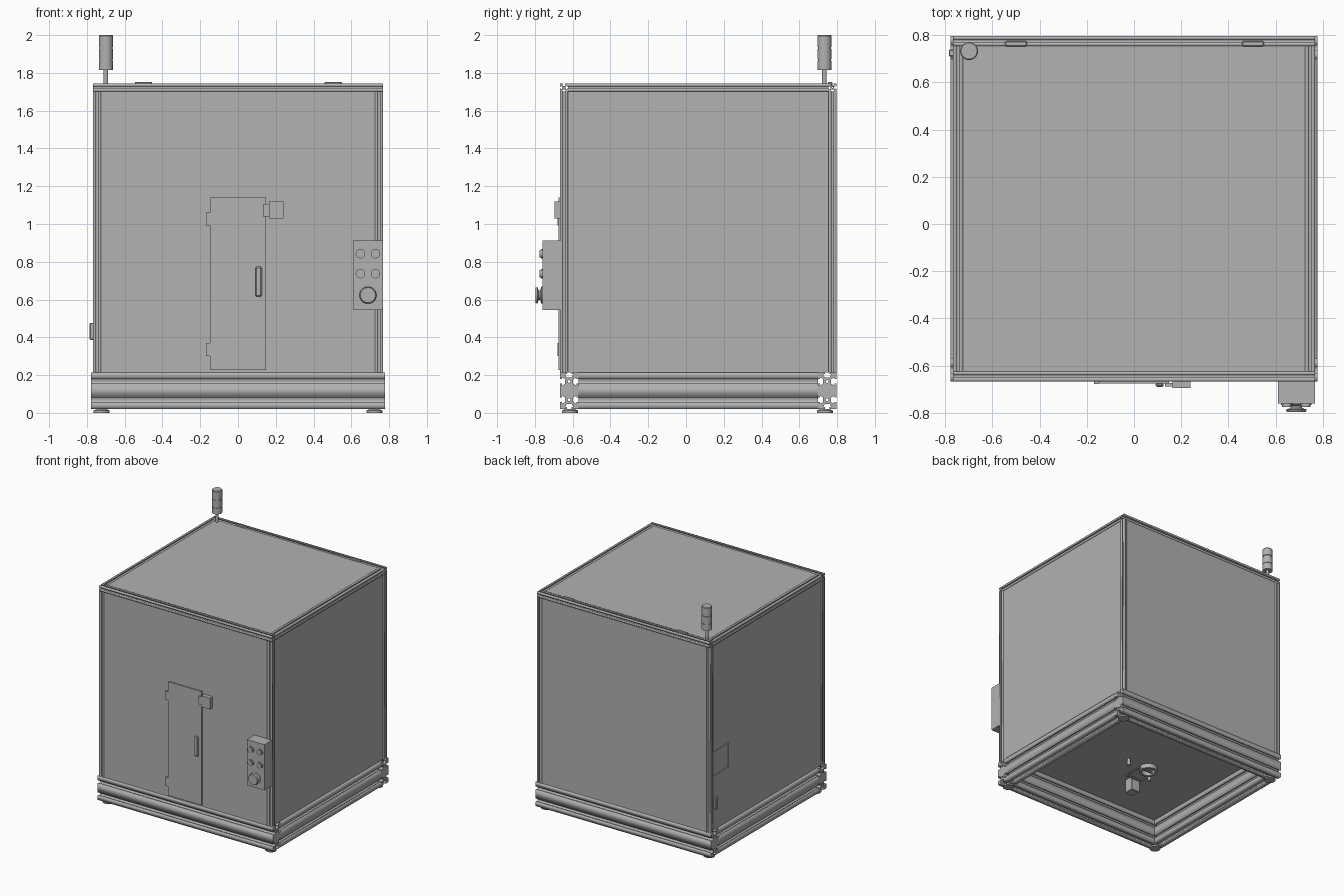
import bpy, bmesh, math
from mathutils import Matrix, Vector

cube = bpy.data.objects.get("Cube")
if cube:
    bpy.data.objects.remove(cube, do_unlink=True)

# Single grey material
GREY = (0.445, 0.445, 0.445, 1)
grey = bpy.data.materials.new("plain grey")
grey.use_nodes = True
grey.diffuse_color = GREY
grey.node_tree.nodes["Principled BSDF"].inputs["Base Color"].default_value = GREY
round_parts = []


def add(name, mesh):
    mesh.materials.clear()
    mesh.materials.append(grey)
    ob = bpy.data.objects.new(name, mesh)
    bpy.context.collection.objects.link(ob)
    return ob


def box(name, x, y, z, bevel=0):
    """Box from (min, max) pairs."""
    bm = bmesh.new()
    bmesh.ops.create_cube(bm, size=1)
    lo, hi = (Vector(v) for v in zip(x, y, z))
    for v in bm.verts:
        v.co = (lo + hi) / 2 + v.co * (hi - lo)
    if bevel:
        bmesh.ops.bevel(bm, geom=bm.edges[:], offset=bevel, segments=1, affect='EDGES')
    mesh = bpy.data.meshes.new(name)
    bm.to_mesh(mesh)
    bm.free()
    return add(name, mesh)


def lathe(name, origin, profile, turn=Matrix()):
    """Spin (radius, height) points round the local z axis."""
    bm = bmesh.new()
    verts = [bm.verts.new((r, 0, h)) for r, h in profile]
    edges = [bm.edges.new(pair) for pair in zip(verts, verts[1:])]
    bmesh.ops.spin(bm, geom=verts + edges, cent=(0, 0, 0), axis=(0, 0, 1),
                   angle=2 * math.pi, steps=32)
    bmesh.ops.remove_doubles(bm, verts=bm.verts, dist=1e-5)
    bmesh.ops.recalc_face_normals(bm, faces=bm.faces)
    bm.transform(Matrix.Translation(origin) @ turn)
    mesh = bpy.data.meshes.new(name)
    bm.to_mesh(mesh)
    bm.free()
    round_parts.append(add(name, mesh))


def slot_outline(m, rows):
    """Outline of a slotted extrusion, one module wide and some rows high."""
    slot = [(-.125, 0), (-.125, .1), (-.22, .1), (-.13, .28),
            (.13, .28), (.22, .1), (.125, .1), (.125, 0)]
    w, h = m / 2, m * rows / 2
    sides = [((-w, -h), (1, 0), 1), ((w, -h), (0, 1), rows),
             ((w, h), (-1, 0), 1), ((-w, h), (0, -1), rows)]
    pts = []
    for (cx, cy), (dx, dy), count in sides:
        pts.append((cx, cy))
        for i in range(count):
            for s, d in slot:
                a, b = (i + .5 + s) * m, d * m
                pts.append((cx + dx * a - dy * b, cy + dy * a + dx * b))
    return pts


AXES = {'x': Matrix(((0, 0, 1), (1, 0, 0), (0, 1, 0))).to_4x4(),
        'y': Matrix(((-1, 0, 0), (0, 0, 1), (0, 1, 0))).to_4x4(),
        'z': Matrix()}


def rail(name, axis, centre, length, m, rows=1):
    """Slotted extrusion with a centre bore in every module."""
    cu = bpy.data.curves.new(name, 'CURVE')
    cu.dimensions, cu.fill_mode, cu.extrude = '2D', 'BOTH', length / 2
    loops = [slot_outline(m, rows)]
    for i in range(rows):
        cy = (i - (rows - 1) / 2) * m
        loops.append([(.08 * m * math.cos(k * math.pi / 6),
                       cy + .08 * m * math.sin(k * math.pi / 6)) for k in range(12)])
    for loop in loops:
        sp = cu.splines.new('POLY')
        sp.points.add(len(loop) - 1)
        for p, (a, b) in zip(sp.points, loop):
            p.co = (a, b, 0, 1)
        sp.use_cyclic_u = True
    tmp = bpy.data.objects.new(name + "_curve", cu)
    bpy.context.collection.objects.link(tmp)
    deps = bpy.context.evaluated_depsgraph_get()
    mesh = bpy.data.meshes.new_from_object(tmp.evaluated_get(deps))
    bpy.data.objects.remove(tmp, do_unlink=True)
    mesh.transform(Matrix.Translation(centre) @ AXES[axis])
    mesh.name = name
    add(name, mesh)


# Main dimensions
HX, FRONT, BACK, TOP = .767, -.667, .796, 1.743
BASE_X, BASE_Z, M, S = .778, .021, .097, .042
DECK = BASE_Z + 2 * M
MID = (FRONT + BACK) / 2
DEPTH = BACK - FRONT

# Base frame, corner posts and roof frame
for y, side in ((FRONT, 1), (BACK, -1)):
    end = "front" if side > 0 else "back"
    rail(end + "_base_rail", 'x', (0, y + side * M / 2, BASE_Z + M), 2 * BASE_X, M, 2)
    rail(end + "_top_rail", 'x', (0, y + side * S / 2, TOP - S / 2), 2 * HX, S)
for sx, end in ((1, "left"), (-1, "right")):
    rail(end + "_base_rail", 'y', (sx * (BASE_X - M / 2), MID, BASE_Z + M), DEPTH - 2 * M, M, 2)
    rail(end + "_top_rail", 'y', (sx * (HX - S / 2), MID, TOP - S / 2), DEPTH - 2 * S, S)
    for y in (FRONT + S / 2, BACK - S / 2):
        rail(end + "_post", 'z', (sx * (HX - S / 2), y, (DECK + TOP - S) / 2), TOP - S - DECK, S)
    # Levelling feet
    for y in (FRONT + .053, BACK - .061):
        lathe("foot", (sx * .722, y, 0),
              [(0, 0), (.042, 0), (.042, .012), (.025, .021), (0, .021)])

# Wall, roof and floor panels
IX, IZ = HX - S, (DECK, TOP - S)
IY = (FRONT + S, BACK - S)
box("front_panel", (-IX, IX), (FRONT + .003, FRONT + .02), IZ)
box("back_panel", (-IX, IX), (BACK - .02, BACK - .006), IZ)
box("left_panel", (HX - .022, HX - .008), IY, IZ)
box("right_panel", (-HX + .008, -HX + .022), IY, IZ)
box("roof_panel", (-IX, IX), IY, (TOP - .018, TOP - .004))
box("floor_panel", (-IX, IX), IY, (DECK, DECK + .012))

# Front door with hinges, handle and safety switch
box("front_door", (-.148, .148), (FRONT - .008, FRONT + .004), (.228, 1.14))
for z in (.302, .992):
    box("door_hinge", (-.169, -.148), (FRONT - .012, FRONT + .004), (z, z + .069))
box("door_handle", (.092, .126), (-.69, FRONT - .006), (.615, .774), .006)
box("switch_key", (.132, .163), (-.688, FRONT - .006), (1.04, 1.105))
box("switch_body", (.163, .24), (-.696, FRONT + .004), (1.03, 1.12))

# Control box with buttons and emergency stop
FACE = -.76
to_front = Matrix.Rotation(math.pi / 2, 4, 'X')
box("control_box", (.61, .767), (FACE, FRONT + .004), (.546, .912))
for x in (.648, .728):
    for z in (.737, .843):
        lathe("push_button", (x, FACE, z),
              [(.025, 0), (.025, .008), (.02, .008), (.02, .015), (0, .015)], to_front)
lathe("emergency_stop", (.688, FACE, .623),
      [(.045, 0), (.045, .006), (.025, .012), (.025, .02), (.045, .027), (.04, .036), (0, .036)],
      to_front)

# Small service hatch on the right wall
hatch_x = (-HX + .003, -HX + .01)
box("hatch_door", hatch_x, (.54, .754), (.228, .655))
for y in ((.54, .55), (.744, .754)):
    box("hatch_frame_side", hatch_x, y, (.655, .845))
box("hatch_frame_top", hatch_x, (.55, .744), (.835, .845))
box("hatch_handle", (-.785, -HX + .005), (.71, .74), (.387, .477), .004)

# Roof hinges
for x in (-.5, .504):
    box("roof_hinge", (x - .046, x + .046), (.753, .775), (TOP - .015, TOP + .01), .004)

# Signal tower
lathe("signal_tower", (-.699, .733, 0),
      [(0, TOP - .01), (.012, TOP - .01), (.012, 1.815), (.038, 1.815), (.038, 1.864),
       (.034, 1.864), (.034, 1.87), (.038, 1.87), (.038, 1.926), (.034, 1.926),
       (.034, 1.936), (.038, 1.936), (.038, 1.995), (.034, 2), (0, 2)])

# Fittings under the floor
box("under_motor", (-.2, -.12), (-.25, -.17), (.1, DECK), .005)
for x in (-.2, -.06):
    box("under_bracket_bar", (x - .006, x + .006), (-.17, .0), (.19, .2))
for y in (-.16, -.01):
    box("under_bracket_bar", (-.2, -.06), (y - .006, y + .006), (.19, .2))
lathe("under_ring", (-.14, 0, 0),
      [(.05, .18), (.07, .18), (.07, DECK), (.05, DECK), (.05, .18)])
for x, y in ((.06, .01), (-.21, -.07)):
    lathe("under_pin", (x, y, 0), [(0, .16), (.013, .16), (.013, DECK), (0, DECK)])

# Smooth the turned parts
bpy.ops.object.select_all(action='DESELECT')
for ob in round_parts:
    ob.select_set(True)
bpy.context.view_layer.objects.active = round_parts[0]
bpy.ops.object.shade_smooth_by_angle(angle=math.radians(30))
